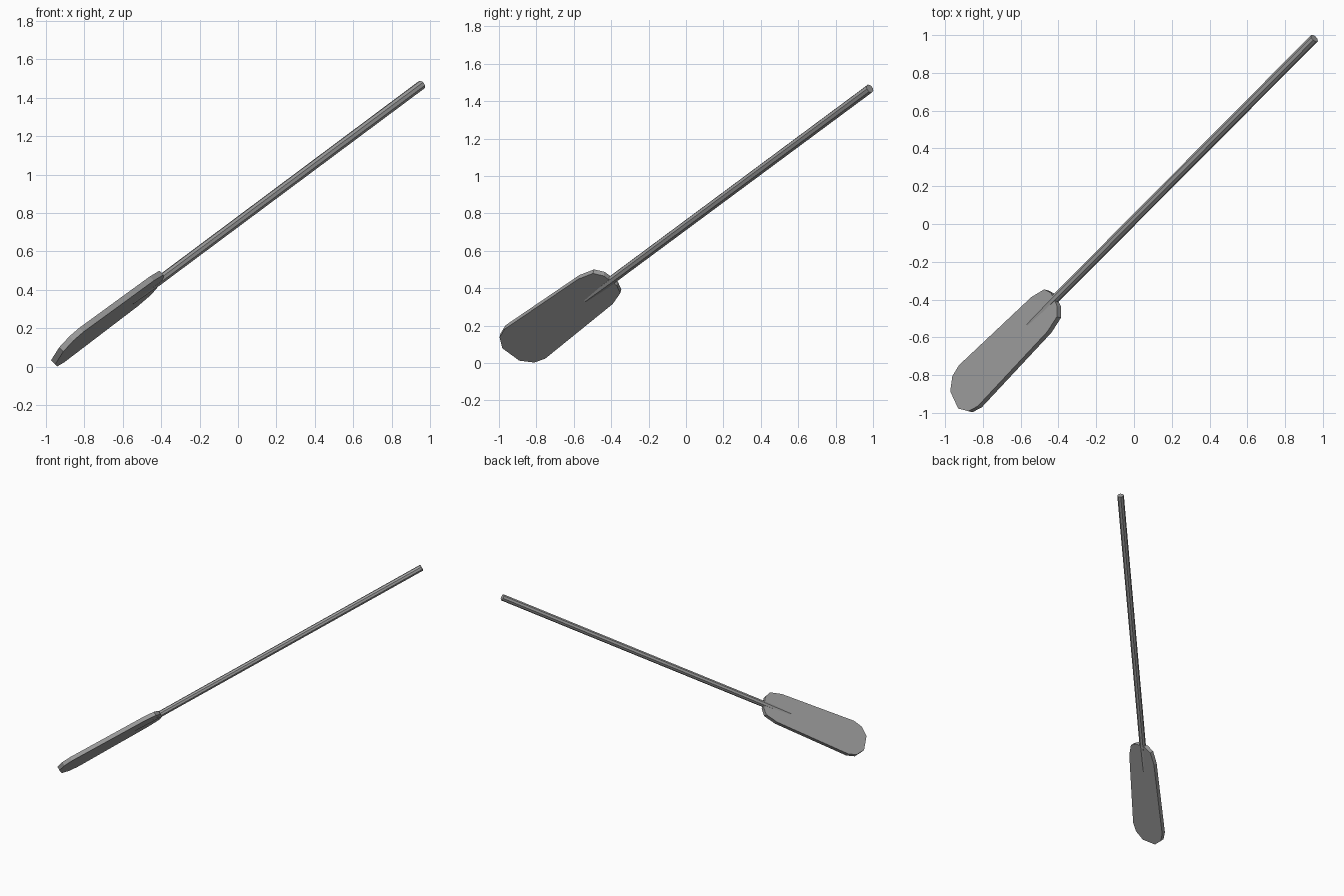
import bpy, bmesh
from mathutils import Vector, Matrix

if "Cube" in bpy.data.objects:
    bpy.data.objects.remove(bpy.data.objects["Cube"])

# Oar frame: u runs along the shaft, w across the blade, n through its thickness
tip = Vector((-0.55, -0.53, 0.345))
grip = Vector((0.955, 0.983, 1.467))
u = (grip - tip).normalized()
w = Vector((-0.348, 0.753, -0.551))
w = (w - u * w.dot(u)).normalized()
n = u.cross(w)
frame = Matrix((u, w, n)).transposed().to_4x4()
frame.translation = tip
length = (grip - tip).length

dark_grey = bpy.data.materials.new("dark_grey")
dark_grey.diffuse_color = (0.34, 0.34, 0.34, 1)
dark_grey.use_nodes = True
dark_grey.node_tree.nodes["Principled BSDF"].inputs["Base Color"].default_value = dark_grey.diffuse_color


def add_object(name, bm):
    bmesh.ops.recalc_face_normals(bm, faces=bm.faces)
    bm.transform(frame)
    mesh = bpy.data.meshes.new(name)
    bm.to_mesh(mesh)
    bm.free()
    mesh.materials.append(dark_grey)
    obj = bpy.data.objects.new(name, mesh)
    bpy.context.collection.objects.link(obj)
    return obj


# Blade: mirrored half outline, extruded to a flat slab
half = [(-0.632, 0.06), (-0.58, 0.122), (-0.512, 0.143),
        (0.09, 0.121), (0.185, 0.096), (0.215, 0.046)]
outline = half + [(s, -v) for s, v in reversed(half)]
thick = 0.031
bm = bmesh.new()
face = bm.faces.new([bm.verts.new((s, v - 0.01, -thick / 2)) for s, v in outline])
ext = bmesh.ops.extrude_face_region(bm, geom=[face])
bmesh.ops.translate(bm, vec=(0, 0, thick),
                    verts=[e for e in ext["geom"] if isinstance(e, bmesh.types.BMVert)])
add_object("blade", bm)


# Shaft: octagonal pole with a tapered end set into the blade
def add_section(bm, s0, s1, r0, r1):
    mat = Matrix.Translation(((s0 + s1) / 2, 0, 0)) @ Matrix.Rotation(1.5707963, 4, 'Y')
    bmesh.ops.create_cone(bm, cap_ends=True, segments=8, radius1=r0, radius2=r1,
                          depth=s1 - s0, matrix=mat)


bm = bmesh.new()
add_section(bm, 0.2, length, 0.0235, 0.0245)
add_section(bm, -0.01, 0.2, 0.0185, 0.0235)
add_object("shaft", bm)
